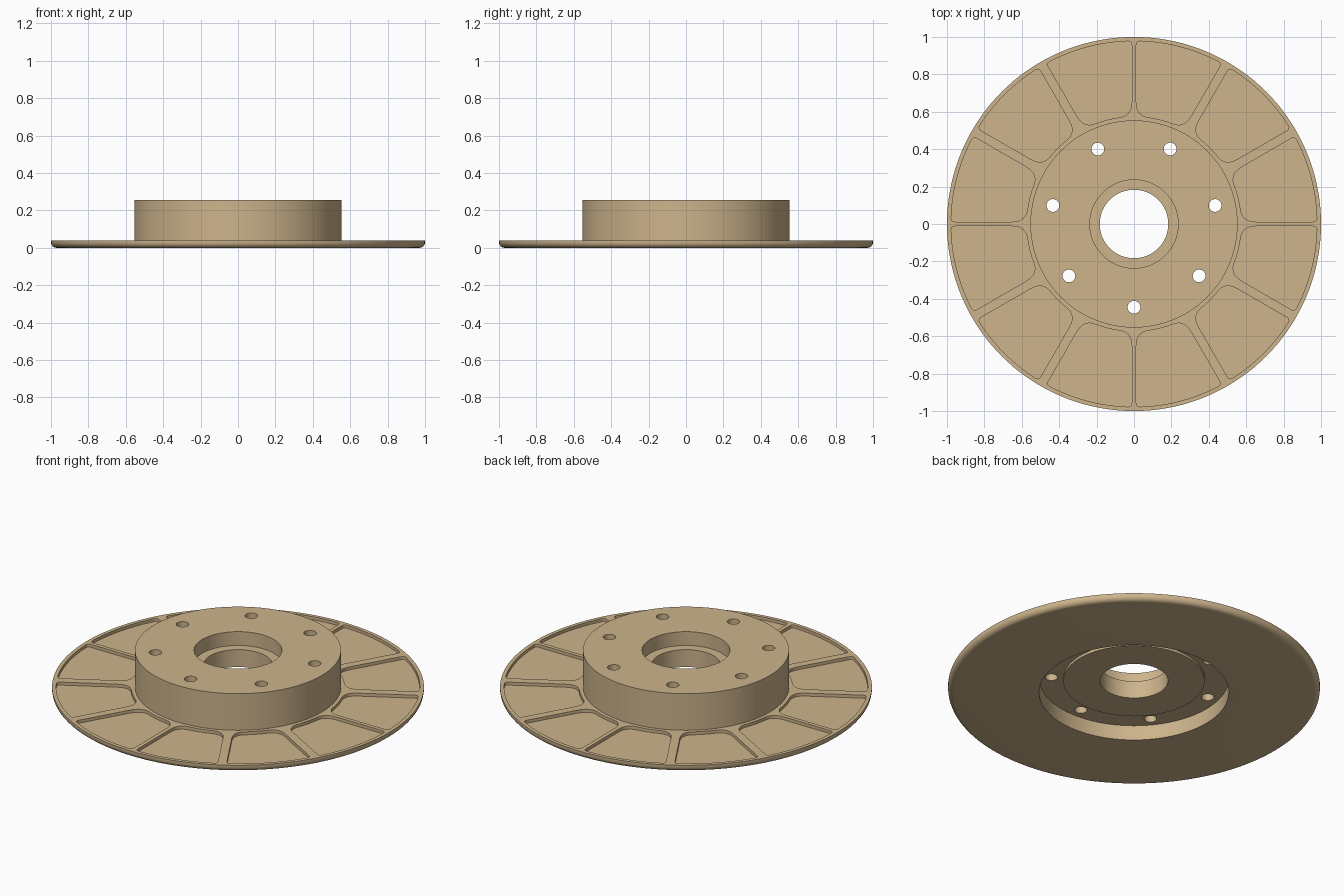
import bpy, bmesh, math
from mathutils import Vector

if "Cube" in bpy.data.objects:
    bpy.data.objects.remove(bpy.data.objects["Cube"])

SEG = 144
TOP, RIM = 0.257, 0.04        # hub height, flange thickness
FLOOR = 0.022                 # pocket floor height

tan = bpy.data.materials.new("tan")
tan.diffuse_color = (0.61, 0.456, 0.262, 1)
tan.use_nodes = True
tan.node_tree.nodes["Principled BSDF"].inputs["Base Color"].default_value = tan.diffuse_color


def add_object(name, bm):
    bmesh.ops.recalc_face_normals(bm, faces=bm.faces)
    mesh = bpy.data.meshes.new(name)
    bm.to_mesh(mesh)
    bm.free()
    obj = bpy.data.objects.new(name, mesh)
    bpy.context.collection.objects.link(obj)
    mesh.materials.append(tan)
    return obj


def lathe(name, profile):
    """Revolve a closed (radius, z) profile around the z axis."""
    bm = bmesh.new()
    rings = []
    for i in range(SEG):
        a = math.tau * i / SEG
        rings.append([bm.verts.new((r * math.cos(a), r * math.sin(a), z)) for r, z in profile])
    n = len(profile)
    for i in range(SEG):
        a, b = rings[i], rings[(i + 1) % SEG]
        for j in range(n):
            k = (j + 1) % n
            bm.faces.new((a[j], b[j], b[k], a[k]))
    return add_object(name, bm)


def prism(bm, outline, z0, z1):
    """Extrude a flat outline between two heights."""
    low = [bm.verts.new((p.x, p.y, z0)) for p in outline]
    high = [bm.verts.new((p.x, p.y, z1)) for p in outline]
    bm.faces.new(low[::-1])
    bm.faces.new(high)
    for i in range(len(low)):
        j = (i + 1) % len(low)
        bm.faces.new((low[i], low[j], high[j], high[i]))


def polar(r, a):
    return Vector((r * math.cos(a), r * math.sin(a)))


def pocket_outline(a0, a1, d0, d1, r_in=0.575, r_out=0.978, f_in=0.075, f_out=0.022):
    """Ring sector with sides parallel to its ribs and rounded corners."""
    def angle(r, side):
        return a0 + math.asin(d0 / r) if side == 0 else a1 - math.asin(d1 / r)

    def corner(r, side, fillet):
        # from the straight side towards the arc
        inward = 1 if side == 0 else -1
        along = 1 if r == r_in else -1
        c = polar(r, angle(r, side))
        start = c + along * fillet * polar(1, (a0, a1)[side])
        end = polar(r, angle(r, side) + inward * fillet / r)
        ts = [i / 8 for i in range(9)]
        return [(1 - t) ** 2 * start + 2 * t * (1 - t) * c + t * t * end for t in ts]

    def arc(r, fillet):
        s, e = angle(r, 0) + fillet / r, angle(r, 1) - fillet / r
        return [polar(r, s + (e - s) * i / 12) for i in range(1, 12)]

    return (corner(r_out, 0, f_out) + arc(r_out, f_out) + corner(r_out, 1, f_out)[::-1]
            + corner(r_in, 1, f_in) + arc(r_in, f_in)[::-1] + corner(r_in, 0, f_in)[::-1])


# Flange, hub, stepped bore and underside recess in one turned profile
fillet = [(0.97 + 0.03 * math.sin(t), 0.03 - 0.03 * math.cos(t))
          for t in (math.pi / 2 * i / 6 for i in range(7))]
body = lathe("flanged_hub", [(0.183, 0.072), (0.38, 0.072), (0.38, 0.088), (0.51, 0.088), (0.51, 0)]
             + fillet + [(1, RIM), (0.554, RIM), (0.554, TOP), (0.236, TOP), (0.236, 0.175), (0.183, 0.175)])

# Cutters: twelve shallow pockets (thin ribs on the axes) and seven bolt holes
bm = bmesh.new()
for k in range(12):
    half = [0.012 if i % 3 == 0 else 0.024 for i in (k, k + 1)]
    prism(bm, pocket_outline(math.radians(30 * k), math.radians(30 * k + 30), *half), FLOOR, 0.1)
for k in range(7):
    centre = polar(0.445, -math.pi / 2 + math.tau * k / 7)
    prism(bm, [centre + polar(0.034, math.tau * i / 32) for i in range(32)], 0.05, 0.35)
cutter = add_object("cutter", bm)

mod = body.modifiers.new("cut", 'BOOLEAN')
mod.operation, mod.solver, mod.object = 'DIFFERENCE', 'EXACT', cutter
bpy.context.view_layer.objects.active = body
bpy.ops.object.select_all(action='DESELECT')
body.select_set(True)
bpy.ops.object.modifier_apply(modifier="cut")
bpy.data.objects.remove(cutter)
bpy.ops.object.shade_smooth_by_angle(angle=math.radians(30))
